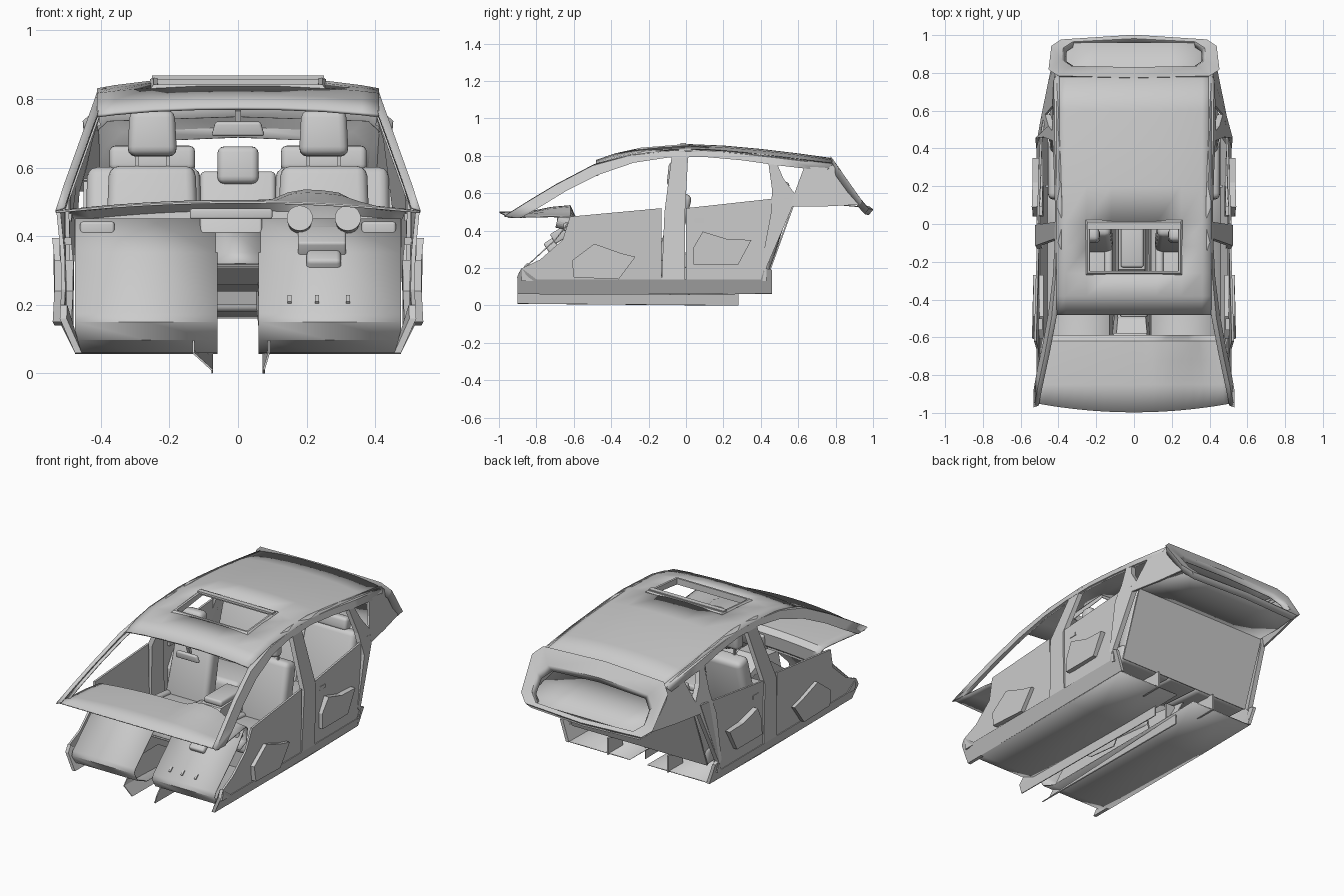
import bpy, bmesh, math
from mathutils import Matrix

if "Cube" in bpy.data.objects:
    bpy.data.objects.remove(bpy.data.objects["Cube"])


def make(name, verts, faces, thick=0.0, smooth=True, bevel=0.0):
    me = bpy.data.meshes.new(name)
    me.from_pydata(verts, [], faces)
    bm = bmesh.new()
    bm.from_mesh(me)
    bmesh.ops.recalc_face_normals(bm, faces=bm.faces)
    if bevel:
        bmesh.ops.bevel(bm, geom=bm.edges[:], offset=bevel, segments=3, profile=0.5, affect='EDGES')
    bm.to_mesh(me)
    bm.free()
    ob = bpy.data.objects.new(name, me)
    bpy.context.collection.objects.link(ob)
    if thick:
        m = ob.modifiers.new("thickness", 'SOLIDIFY')
        m.thickness, m.offset = thick, 0
    if smooth:
        bpy.ops.object.select_all(action='DESELECT')
        ob.select_set(True)
        bpy.context.view_layer.objects.active = ob
        bpy.ops.object.shade_smooth_by_angle(angle=math.radians(35))
    return ob


def loft(name, rows, closed=False, thick=0.006, skip=None, **kw):
    n = len(rows[0])
    faces = []
    for i in range(len(rows) - 1):
        for j in range(n if closed else n - 1):
            if skip and skip(i, j):
                continue
            k = (j + 1) % n
            faces.append((i * n + j, i * n + k, (i + 1) * n + k, (i + 1) * n + j))
    return make(name, [p for r in rows for p in r], faces, thick, **kw)


def box(name, loc, size, rot=0, bevel=0.0, taper=1.0):
    m = Matrix.Translation(loc) @ Matrix.Rotation(math.radians(rot), 4, 'X')
    v = []
    for z in (-.5, .5):
        w = taper if z > 0 else 1
        for x, y in ((-.5, -.5), (.5, -.5), (.5, .5), (-.5, .5)):
            v.append((m @ Matrix.Translation((x * size[0] * w, y * size[1], z * size[2]))).translation)
    f = [(0, 1, 2, 3), (4, 5, 6, 7)] + [(i, (i + 1) % 4, (i + 1) % 4 + 4, i + 4) for i in range(4)]
    return make(name, v, f, bevel=bevel)


def interp(t, table):
    for (a, p), (b, q) in zip(table, table[1:]):
        if t <= b:
            return p + (q - p) * max(0, (t - a) / (b - a))
    return table[-1][1]


def side_x(y, z):
    # half width of the body, narrowing towards the tail
    x = interp(z, [(.05, .47), (.15, .52), (.3, .512), (.48, .53), (.8, .415), (.86, .395)])
    return x * (1 - .4 * max(0, y - .47) * min(1, max(0, (.83 - z) / .3)))


def side_panel(name, pts, t=0.012, out=0.0):
    # flat outline in y,z laid on the curved body side, both sides
    for s, tag in ((1, "left"), (-1, "right")):
        n = len(pts)
        v = [(s * (side_x(y, z) + out), y, z) for y, z in pts]
        v += [(s * (side_x(y, z) - t), y, z) for y, z in pts]
        f = [tuple(range(n)), tuple(range(n, 2 * n))]
        f += [(i, (i + 1) % n, (i + 1) % n + n, i + n) for i in range(n)]
        make(name + "_" + tag, v, f, smooth=False)


# roof skin with sunroof opening
prof = [(-.48, .765), (-.38, .80), (-.26, .826), (-.12, .843), (.01, .85), (.2, .842), (.4, .824), (.6, .8), (.78, .775)]
us = [-.41, -.36, -.25, -.12, 0, .12, .25, .36, .41]
loft("roof", [[(u, y, z + .008 - (.022 if y < -.2 else .032) * abs(u / .41) ** 2.5) for u in us] for y, z in prof],
     skip=lambda i, j: i in (2, 3) and 2 <= j <= 5, thick=.01)


def rect(hx, y0, y1, z0, z1):
    return [(-hx, y0, z0), (hx, y0, z0), (hx, y1, z1), (-hx, y1, z1)]


loft("sunroof_frame", [rect(.255, -.27, .02, .828, .856), rect(.245, -.26, .01, .84, .862),
                       rect(.235, -.25, 0, .84, .86), rect(.235, -.25, 0, .805, .835)], closed=True, smooth=False, thick=.004)
box("wind_deflector", (0, -.015, .862), (.5, .03, .012))

# windshield pillars running into the roof rails
up = [(-.97, .475), (-.85, .55), (-.7, .64), (-.5, .745), (-.3, .80), (-.1, .822), (.1, .826), (.3, .808), (.5, .785), (.78, .75)]
lo = [(-.88, .47), (-.77, .535), (-.64, .615), (-.47, .70), (-.28, .765), (-.1, .792), (.1, .796), (.3, .778), (.5, .75), (.75, .72)]
for s, tag in ((1, "left"), (-1, "right")):
    rows = []
    for (a, b), (c, d) in zip(up, lo):
        xa, xb = side_x(a, b), side_x(c, d)
        rows.append([(s * (xa - .025), a + .01, b + .008), (s * xa, a, b), (s * xb, c, d), (s * (xb - .025), c, d + .005)])
    loft("roof_rail_" + tag, rows)

# body side: pillars, doors, sills, quarter panels
side_panel("middle_pillar", [(-.13, .14), (-.005, .14), (-.005, .5), (.012, .81), (-.075, .81), (-.115, .5)], t=.03)
side_panel("front_door", [(-.62, .475), (-.13, .52), (-.13, .13), (-.88, .13), (-.875, .2), (-.78, .245), (-.66, .35)])
side_panel("rear_door", [(0, .52), (.455, .57), (.55, .575), (.43, .2), (.43, .13), (0, .13)])
side_panel("rear_pillar", [(.44, .765), (.49, .75), (.52, .68), (.58, .6), (.57, .53), (.42, .18), (.40, .2), (.455, .5), (.46, .62)], t=.03)
side_panel("quarter_panel", [(.58, .6), (.63, .735), (.78, .755), (.84, .70), (.95, .54), (.75, .53), (.56, .53)])
side_panel("front_door_pocket", [(-.6, .15), (-.36, .14), (-.27, .26), (-.35, .28), (-.49, .33), (-.61, .24)], out=.02, t=.035)
side_panel("rear_door_pocket", [(.04, .22), (.28, .22), (.35, .35), (.22, .355), (.09, .395), (.04, .31)], out=.02, t=.035)
side_panel("sill", [(-.9, .06), (.46, .065), (.46, .19), (.42, .2), (.4, .14), (-.8, .14), (-.88, .2), (-.9, .16)], t=.02)
for s in (1, -1):
    box("door_handle", (s * .50, -.53, .385), (.03, .06, .022))
    box("rear_door_handle", (s * .50, .07, .455), (.03, .05, .022))


# rear window surround
def ring(w0, w1, t0, t1, off):
    out = []
    c = .05
    for x, t in ((-w0, t0 + .2), (-w0 + c, t0 + .02), (0, t0 - .03), (w0 - c, t0 + .02), (w0, t0 + .2),
                 (w1, t1 - .15), (w1 - c, t1), (0, t1 + .02), (-w1 + c, t1)):
        out.append((x, .785 + .18 * t + .028 * (1 - (x / .45) ** 2) * t + off * .6, .775 - .26 * t + off))
    out.append((-w1, out[5][1], out[5][2]))
    return out


loft("rear_window_frame", [ring(.43, .41, .02, .98, -.03), ring(.45, .435, -.03, 1, .003), ring(.385, .375, .24, .93, -.002),
                           ring(.36, .36, .27, .9, -.025)], closed=True)
loft("parcel_shelf", [[(x * w, y, z) for x in (-1, -.5, .5, 1)] for y, z, w in ((.55, .565, .45), (.75, .545, .43), (.96, .525, .39))])

# dashboard: top, rolled edge, lower face
xs = [i * .053 for i in range(-10, 11)]
rows = []
for y, z, w in ((-.997, .498, 1), (-.85, .50, .98), (-.72, .503, .95), (-.62, .50, .92), (-.59, .475, .9), (-.6, .40, .9), (-.64, .36, .87)):
    r = []
    for x in xs:
        hump = .042 * math.exp(-((x - .25) / .12) ** 4) * math.exp(-((y + .65) / .1) ** 2) * (z > .48)
        bow = (x / .53) ** 2
        r.append((x * w, y + (.05 * bow if y < -.9 else 0), z - .028 * bow + hump))
    rows.append(r)
loft("dashboard", rows)
box("centre_stack", (-.02, -.62, .42), (.18, .06, .1), -20, bevel=.008)
box("centre_vents", (-.02, -.65, .465), (.24, .08, .03), 0, bevel=.006)
for x in (.18, .32):
    bm = bmesh.new()
    bmesh.ops.create_cone(bm, cap_ends=True, segments=20, radius1=.033, radius2=.038, depth=.06,
                          matrix=Matrix.Translation((x, -.66, .445)) @ Matrix.Rotation(math.radians(75), 4, 'X'))
    me = bpy.data.meshes.new("gauge")
    bm.to_mesh(me)
    bm.free()
    bpy.context.collection.objects.link(bpy.data.objects.new("gauge", me))
box("steering_column", (.245, -.67, .38), (.14, .1, .06), 30, bevel=.008)
box("column_cover", (.25, -.71, .305), (.115, .06, .1), 35, bevel=.012, taper=.85)
for s in (1, -1):
    box("side_vent", (s * .41, -.63, .42), (.1, .05, .045), 0, bevel=.008)

# floor halves with footwells and toe boards
for a, b, tag in ((.06, .475, "left"), (-.475, -.06, "right")):
    loft("floor_" + tag, [[(a, y, z), ((a + b) / 2, y, z), (b, y, z)] for y, z in
         ((-.62, .45), (-.7, .35), (-.89, .175), (-.9, .15), (-.87, .10), (-.78, .062), (0, .06), (.45, .065))])
    c = (a + b) / 2
    box("rear_footwell_" + tag, (c, .2, .115), (.4, .015, .1))
loft("middle_toe_board", [[(-.065, y, z), (.065, y, z)] for y, z in ((-.62, .45), (-.7, .35), (-.73, .32))])
for x in (.15, .23, .32):
    box("pedal", (x, -.84, .20), (.012, .03, .05), 40)

# centre tunnel and console
for x0, x1, tag in ((.075, .09, "left"), (-.075, -.13, "right")):
    make("tunnel_side_" + tag, [(x0, -.9, .01), (x0, .28, 0), (x0, .28, .06), (x1, .28, .16), (x1, -.62, .3), (x1, -.8, .17), (x1, -.9, .06)],
         [(0, 1, 2, 6), (2, 3, 4, 5, 6)], .006, smooth=False)
loft("console", [[(-.11 * w - .015, y, z - .12), (-.09 * w - .012, y, z), (.09 * w - .012, y, z), (.11 * w - .015, y, z - .12)] for y, z, w in
     ((-.73, .31, 1), (-.6, .32, .9), (-.5, .26, .8), (-.3, .24, .8), (-.24, .32, .75), (-.02, .33, .75), (.02, .2, .75))], smooth=False)
box("armrest", (-.01, -.12, .34), (.12, .22, .035), 0, bevel=.012)
box("gear_lever", (-.02, -.42, .3), (.02, .02, .1), 10, bevel=.006)

# seats
for s in (1, -1):
    x = s * .25
    box("front_seat_cushion", (x, -.22, .22), (.27, .4, .11), -6, bevel=.03)
    box("front_seat_base", (x, -.2, .12), (.22, .32, .12))
    box("front_seat_back", (x, -.06, .415), (.28, .1, .38), -14, bevel=.03, taper=.9)
    for k in (1, -1):
        box("front_seat_bolster", (x + k * .115, -.25, .27), (.04, .3, .05), -6, bevel=.015)
        box("headrest_post", (x + k * .045, -.04, .61), (.01, .01, .08))
    box("front_headrest", (x, -.06, .7), (.145, .075, .135), -6, bevel=.025, taper=.9)
    box("rear_seat_back", (s * .275, .465, .4), (.34, .09, .41), -17, bevel=.03, taper=.97)
    box("rear_seat_cushion", (s * .275, .29, .22), (.36, .32, .11), -4, bevel=.03)
    box("rear_headrest", (x, .52, .625), (.25, .06, .075), -8, bevel=.018)
    box("rear_under_fin", (s * .2, .39, .11), (.01, .14, .1))
box("rear_middle_back", (0, .47, .39), (.22, .08, .4), -17, bevel=.015)
box("rear_middle_cushion", (0, .29, .22), (.2, .31, .1), -4, bevel=.02)
box("rear_middle_headrest", (0, .5, .605), (.12, .07, .11), -8, bevel=.02)
box("rear_bulkhead", (0, .51, .36), (.9, .008, .42), -20)

# interior mirror
box("mirror", (0, -.48, .713), (.155, .022, .042), 8, bevel=.008, taper=.85)
box("mirror_stem", (0, -.465, .745), (.018, .018, .05), 20)
